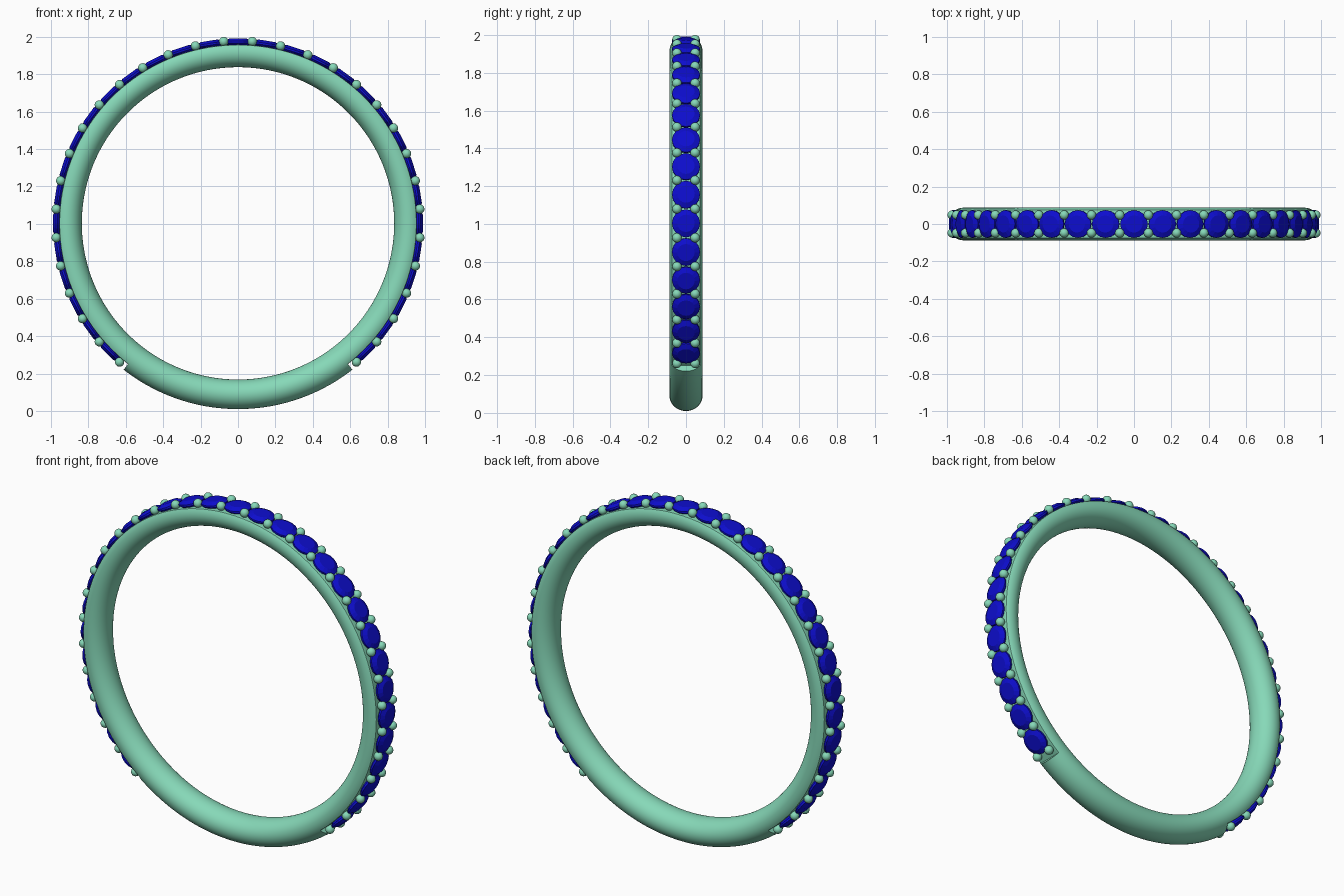
import bpy, bmesh
from math import sin, cos, pi, radians
from mathutils import Matrix, Vector

if "Cube" in bpy.data.objects:
    bpy.data.objects.remove(bpy.data.objects["Cube"])

CZ = 1.003            # ring centre height
STEP = 9              # degrees between stones
CUT = 142             # seat ends this far from the top


def material(name, color):
    m = bpy.data.materials.new(name)
    m.diffuse_color = color
    m.use_nodes = True
    m.node_tree.nodes["Principled BSDF"].inputs["Base Color"].default_value = m.diffuse_color
    return m


metal = material("green_metal", (0.24, 0.69, 0.48, 1))
blue = material("blue_stone", (0.004, 0.004, 0.62, 1))


def finish(bm, name, mat, angle=None):
    bmesh.ops.recalc_face_normals(bm, faces=bm.faces)
    me = bpy.data.meshes.new(name)
    bm.to_mesh(me)
    bm.free()
    ob = bpy.data.objects.new(name, me)
    bpy.context.collection.objects.link(ob)
    me.materials.append(mat)
    if angle:
        bpy.ops.object.select_all(action='DESELECT')
        ob.select_set(True)
        bpy.context.view_layer.objects.active = ob
        bpy.ops.object.shade_smooth_by_angle(angle=radians(angle))
    return ob


def radial(deg):
    """Local frame at the ring centre, local z pointing outwards."""
    return Matrix.Translation((0, 0, CZ)) @ Matrix.Rotation(radians(deg), 4, 'Y')


# Band: oval section swept round, outer side flattened under the stones
N = 48
stations = [(-CUT + 2 * CUT * i / 142, True) for i in range(143)]
stations += [(CUT + (360 - 2 * CUT) * i / 38, False) for i in range(39)]
bm = bmesh.new()
rings = []
for deg, flat in stations:
    frame, ring = radial(deg), []
    for k in range(N):
        a = 2 * pi * k / N
        r = 0.914 + 0.079 * cos(a)
        if flat:
            r = min(r, 0.955)
        ring.append(bm.verts.new(frame @ Vector((0, 0.087 * sin(a), r))))
    rings.append(ring)
for i, ring in enumerate(rings):
    nxt = rings[(i + 1) % len(rings)]
    for k in range(N):
        j = (k + 1) % N
        bm.faces.new((ring[k], ring[j], nxt[j], nxt[k]))
bmesh.ops.remove_doubles(bm, verts=bm.verts, dist=1e-5)
finish(bm, "band", metal, 35)

# Stones: faceted brilliants with table, crown, girdle and pavilion
bm = bmesh.new()
S = 16
for n in range(-15, 16):
    frame = radial(n * STEP)
    loops = [[bm.verts.new(frame @ Vector((rad * cos(2 * pi * k / S), rad * sin(2 * pi * k / S), h)))
              for k in range(S)]
             for rad, h in ((0.046, 0.988), (0.074, 0.974), (0.074, 0.964))]
    tip = bm.verts.new(frame @ Vector((0, 0, 0.905)))
    bm.faces.new(loops[0])
    for k in range(S):
        j = (k + 1) % S
        for a, b in zip(loops, loops[1:]):
            bm.faces.new((a[k], a[j], b[j], b[k]))
        bm.faces.new((loops[2][k], loops[2][j], tip))
finish(bm, "stones", blue)

# Beads: a pair of small balls between neighbouring stones
bm = bmesh.new()
for n in range(32):
    frame = radial((n - 15.5) * STEP)
    for side in (-1, 1):
        bmesh.ops.create_uvsphere(bm, u_segments=16, v_segments=10, radius=0.025,
                                  matrix=frame @ Matrix.Translation((0, side * 0.048, 0.975)))
finish(bm, "bead_prongs", metal, 60)
